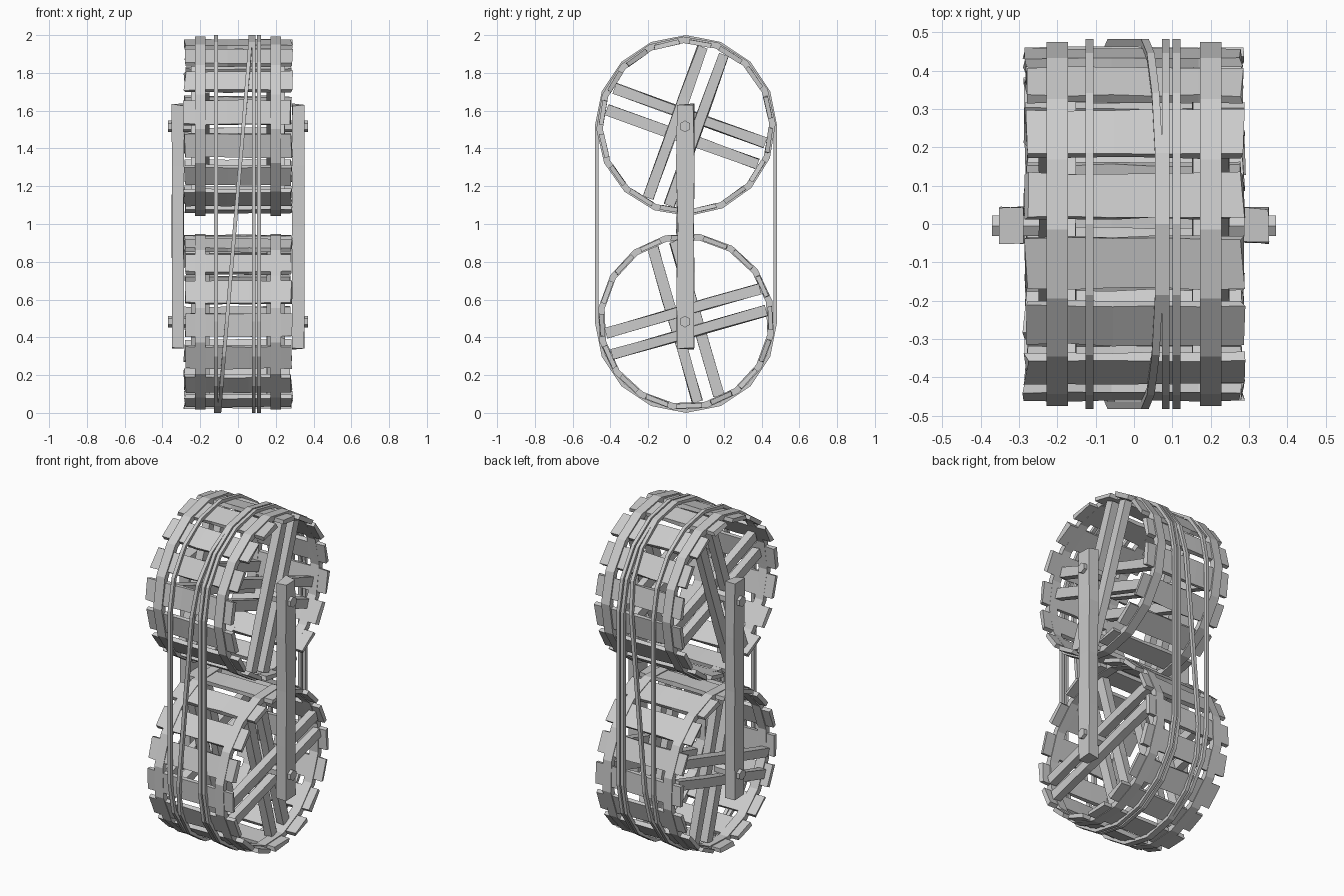
import bpy, bmesh, random
from math import sin, cos, pi, radians
from mathutils import Matrix, Vector

if "Cube" in bpy.data.objects:
    bpy.data.objects.remove(bpy.data.objects["Cube"])

random.seed(4)
SEG = 16
HUBS = {"upper": 1.517, "lower": 0.483}


def finish(name, bm):
    bmesh.ops.recalc_face_normals(bm, faces=bm.faces)
    me = bpy.data.meshes.new(name)
    bm.to_mesh(me)
    bm.free()
    ob = bpy.data.objects.new(name, me)
    bpy.context.collection.objects.link(ob)
    return ob


def loft(bm, loops, closed=False):
    """Skin a list of 4-point sections, capped unless closed."""
    rows = [[bm.verts.new(p) for p in loop] for loop in loops]
    n = len(rows)
    for i in range(n if closed else n - 1):
        a, b = rows[i], rows[(i + 1) % n]
        for j in range(4):
            k = (j + 1) % 4
            bm.faces.new((a[j], a[k], b[k], b[j]))
    if not closed:
        bm.faces.new(rows[0])
        bm.faces.new(rows[-1])


def rough_beam(bm, length, width, thick, mat, cuts=4, jit=0.004, end_jit=0.0):
    """Hand-hewn board: long axis local x, width local y, thickness local z."""
    r = lambda s: random.uniform(-s, s)
    loops = []
    for i in range(cuts + 1):
        x = length * (i / cuts - 0.5)
        e = end_jit if i in (0, cuts) else 0
        loops.append([mat @ Vector((x + r(e), sy * width / 2 + r(jit), sz * thick / 2 + r(jit * 0.5)))
                      for sy, sz in ((-1, -1), (1, -1), (1, 1), (-1, 1))])
    loft(bm, loops)


def frame(origin, along, across):
    """Matrix placing local x on 'along' and local y on 'across'."""
    a, b = Vector(along).normalized(), Vector(across).normalized()
    m = Matrix((a, b, a.cross(b))).transposed().to_4x4()
    return Matrix.Translation(origin) @ m


def wheel(name, zc, radius, phase, tilt, outer_first):
    # rim planks
    bm = bmesh.new()
    for i in range(SEG):
        a = phase + (i + 0.5) * 2 * pi / SEG
        m = frame((random.uniform(-.003, .003), 0.445 * cos(a), zc + 0.445 * sin(a)),
                  (1, 0, 0), (0, -sin(a), cos(a)))
        rough_beam(bm, 0.565, random.uniform(0.115, 0.135), 0.024, m, 5, 0.004, 0.007)
    finish(name + "_drum_planks", bm)

    # two faceted hoops
    bm = bmesh.new()
    for s in (-1, 1):
        x0, x1 = s * 0.2 - 0.028, s * 0.2 + 0.028
        loops = []
        for i in range(SEG):
            a = phase + i * 2 * pi / SEG
            loops.append([(x, r * cos(a), zc + r * sin(a)) for x, r in
                          ((x0, radius - .034), (x1, radius - .034), (x1, radius), (x0, radius))])
        loft(bm, loops, True)
    finish(name + "_hoops", bm)

    # paired spokes crossing around the bolt, on both sides
    bm = bmesh.new()
    for s in (-1, 1):
        for k in (0, 1):
            a = radians(tilt) + k * pi / 2
            x = s * (0.225 if k == outer_first else 0.175)
            d, n = Vector((0, cos(a), sin(a))), Vector((0, -sin(a), cos(a)))
            for o in (-0.06, 0.06):
                rough_beam(bm, 0.85, 0.056, 0.046, frame(Vector((x, 0, zc)) + n * o, d, n), 3, 0.004)
    finish(name + "_spokes", bm)

    # short hexagonal bolts
    bm = bmesh.new()
    for s in (-1, 1):
        m = Matrix.Translation((s * 0.285, -0.005, zc)) @ Matrix.Rotation(pi / 2, 4, 'Y') @ Matrix.Rotation(pi / 6, 4, 'Z')
        bmesh.ops.create_cone(bm, cap_ends=True, segments=6, radius1=0.031, radius2=0.031, depth=0.17, matrix=m)
    finish(name + "_bolts", bm)


wheel("upper", HUBS["upper"], 0.475, 0.03, -20, 1)
wheel("lower", HUBS["lower"], 0.470, pi / SEG + 0.04, 16, 0)

# side posts joining the two hubs
bm = bmesh.new()
for s in (-1, 1):
    rough_beam(bm, 1.29, 0.09, 0.064, frame((s * 0.319, -0.003, 0.987), (0, 0, 1), (0, 1, 0)), 4, 0.005, 0.008)
finish("side_posts", bm)


# ropes looped round both drums
def rope(name, x_top, x_bottom, half=0.01):
    bm = bmesh.new()
    loops = []
    n = SEG // 2
    for zc, start in ((HUBS["upper"], 0), (HUBS["lower"], pi)):
        for i in range(n + 1):
            a = start + i * pi / n
            z = zc + 0.473 * sin(a)
            x = x_bottom + (x_top - x_bottom) * min(max(z / 1.95, 0), 1)
            loops.append([(x + dx, (0.473 + dr) * cos(a), zc + (0.473 + dr) * sin(a)) for dx, dr in
                          ((-half, -0.01), (half, -0.01), (half, 0.01), (-half, 0.01))])
    loft(bm, loops, True)
    finish(name, bm)


rope("left_rope", -0.116, -0.116)
rope("right_rope_inner", 0.083, 0.083)
rope("right_rope_outer", 0.111, 0.111)
rope("slanted_rope", 0.065, -0.1)
